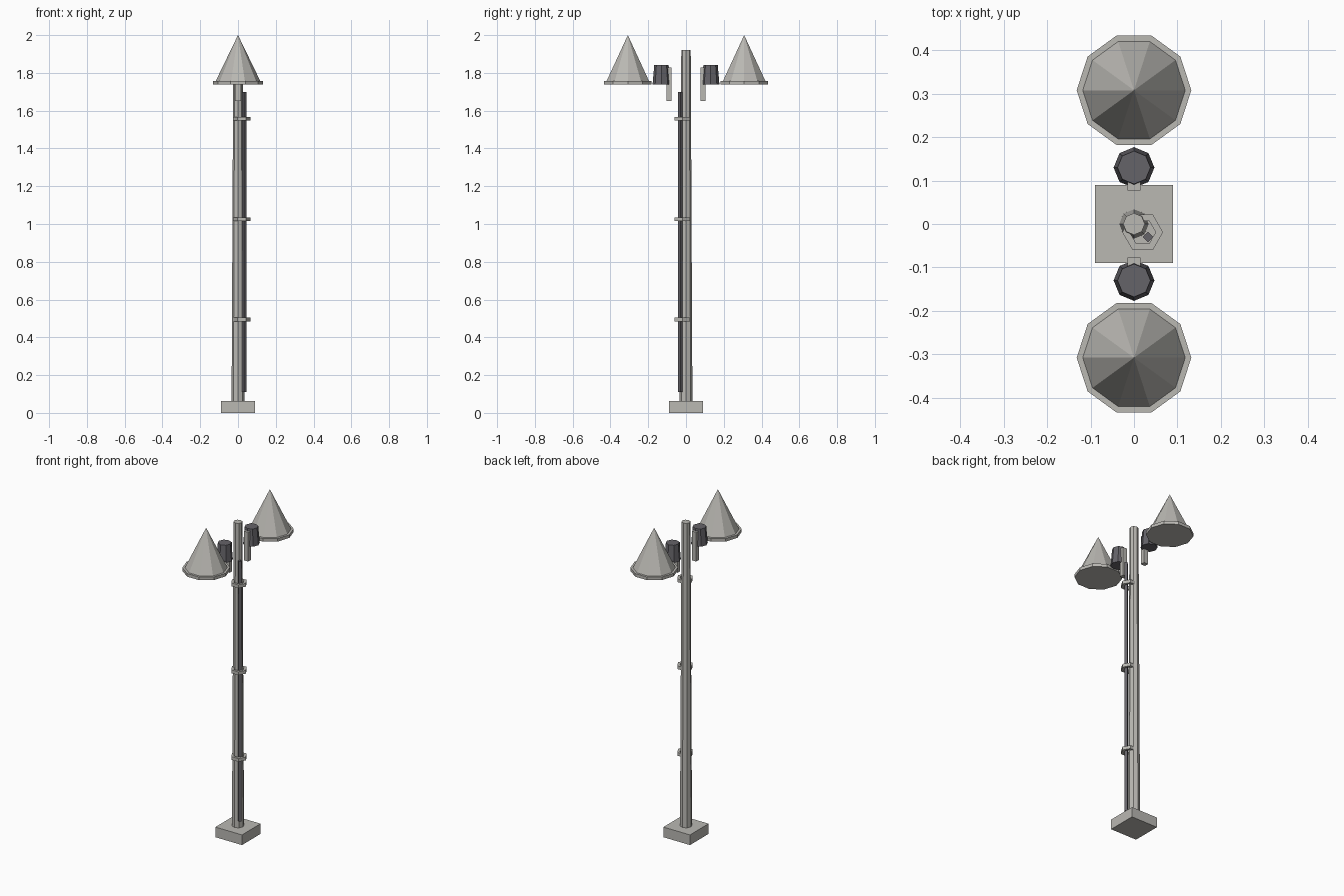
import bpy, bmesh, math
from mathutils import Matrix

if "Cube" in bpy.data.objects:
    bpy.data.objects.remove(bpy.data.objects["Cube"])

def material(name, rgb):
    m = bpy.data.materials.new(name)
    m.diffuse_color = (*rgb, 1)
    m.use_nodes = True
    m.node_tree.nodes["Principled BSDF"].inputs["Base Color"].default_value = m.diffuse_color
    return m

GREY = material("light grey", (0.49, 0.48, 0.45))
DARK = material("dark grey", (0.13, 0.125, 0.14))

def finish(name, bm, mat):
    mesh = bpy.data.meshes.new(name)
    bmesh.ops.recalc_face_normals(bm, faces=bm.faces)
    bm.to_mesh(mesh)
    bm.free()
    mesh.materials.append(mat)
    obj = bpy.data.objects.new(name, mesh)
    bpy.context.collection.objects.link(obj)
    return obj

def box(name, lo, hi, mat):
    bm = bmesh.new()
    size = [b - a for a, b in zip(lo, hi)]
    mid = [(a + b) / 2 for a, b in zip(lo, hi)]
    bmesh.ops.create_cube(bm, size=1, matrix=Matrix.Translation(mid) @ Matrix.Diagonal((*size, 1)))
    return finish(name, bm, mat)

def lathe(name, x, y, profile, sides, mat, closed=False):
    """Spin (radius, z) points around a vertical axis; vertices start on +x."""
    bm = bmesh.new()
    rings = []
    for r, z in profile:
        if r == 0:
            rings.append([bm.verts.new((x, y, z))] * sides)
        else:
            rings.append([bm.verts.new((x + r * math.cos(k * math.tau / sides),
                                        y + r * math.sin(k * math.tau / sides), z))
                          for k in range(sides)])
    pairs = list(zip(rings, rings[1:]))
    if closed:
        pairs.append((rings[-1], rings[0]))
    for a, b in pairs:
        for k in range(sides):
            n = (k + 1) % sides
            bm.faces.new(list(dict.fromkeys((a[k], a[n], b[n], b[k]))))
    if not closed:
        for ring, (r, _) in zip((rings[0], rings[-1]), (profile[0], profile[-1])):
            if r:
                bm.faces.new(ring)
    return finish(name, bm, mat)

# Base block and tapered pole
box("base", (-0.09, -0.09, 0), (0.09, 0.09, 0.062), GREY)
lathe("pole", 0, 0, [(0.034, 0.06), (0.025, 1.92)], 8, GREY)

# Cable up the pole, held by three hexagonal clamps
lathe("cable", 0.032, -0.03, [(0.012, 0.11), (0.012, 1.70)], 4, DARK)
for i, z in enumerate((0.495, 1.025, 1.557)):
    lathe(f"clamp_{i + 1}", 0.02, -0.019,
          [(0.030, z - 0.01), (0.047, z - 0.01), (0.047, z + 0.01), (0.030, z + 0.01)],
          6, GREY, closed=True)

# Horn, driver and mounting bracket on each side
for side, s in (("front", -1), ("back", 1)):
    lathe(f"{side}_horn", 0, s * 0.308,
          [(0.132, 1.738), (0.132, 1.757), (0.118, 1.757), (0, 2.0)], 10, GREY)
    lathe(f"{side}_driver", 0, s * 0.13, [(0.047, 1.738), (0.038, 1.842)], 8, DARK)
    ys = sorted((s * 0.077, s * 0.104))
    box(f"{side}_bracket", (-0.015, ys[0], 1.65), (0.015, ys[1], 1.828), GREY)
